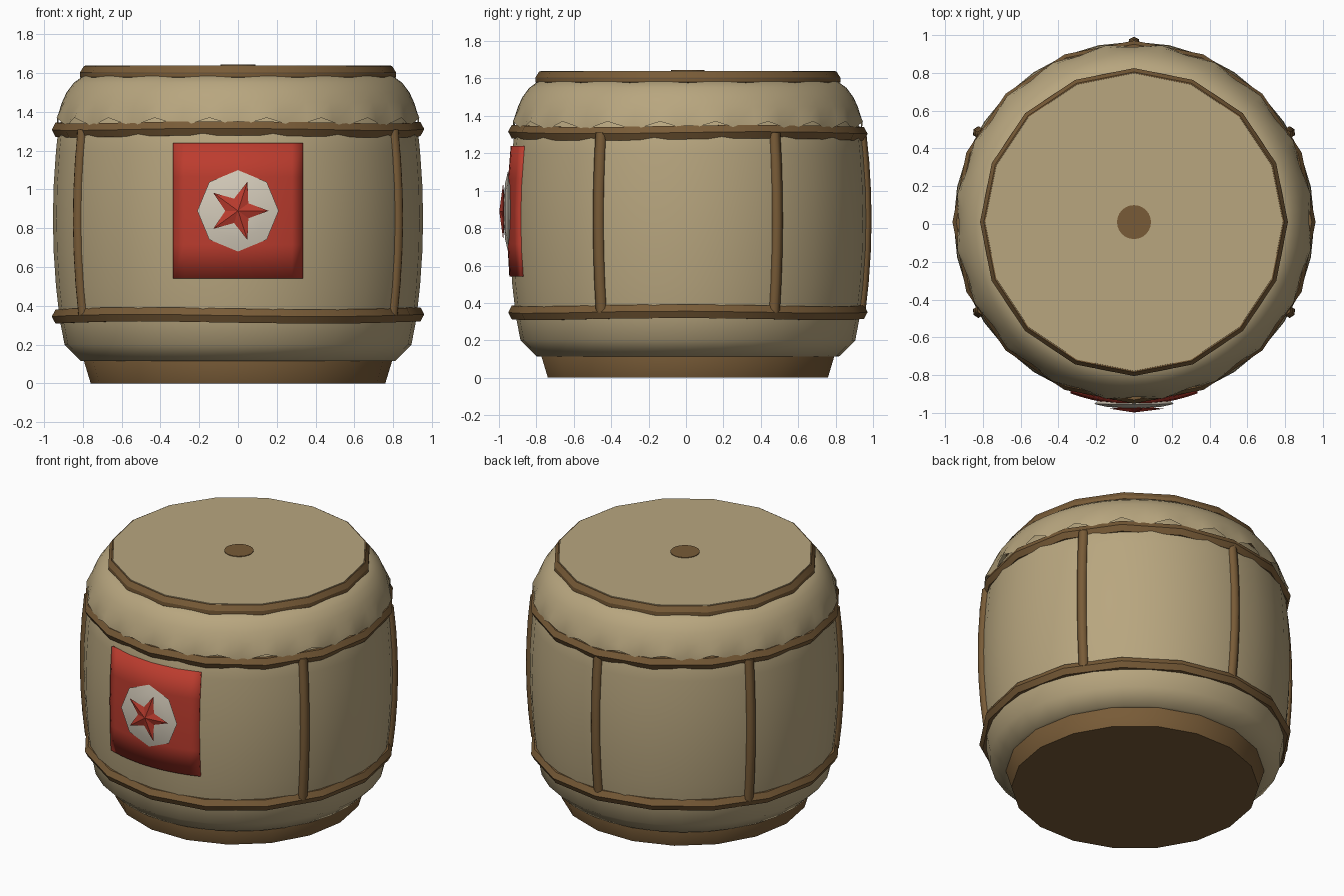
import bpy, bmesh, math
from math import sin, cos, pi, radians

if "Cube" in bpy.data.objects:
    bpy.data.objects.remove(bpy.data.objects["Cube"])

CY = 0.01  # drum axis sits slightly behind the origin


def material(name, rgb):
    m = bpy.data.materials.new(name)
    lin = [((c / 255 + 0.055) / 1.055) ** 2.4 for c in rgb]
    m.diffuse_color = (*lin, 1)
    m.use_nodes = True
    m.node_tree.nodes["Principled BSDF"].inputs["Base Color"].default_value = m.diffuse_color
    return m


HIDE = material("tan_hide", (184, 166, 127))
BROWN = material("brown_wood", (120, 91, 55))
RED = material("red_cloth", (188, 60, 46))
WHITE = material("off_white", (212, 203, 186))


def finish(name, verts, faces, mat, smooth=None):
    me = bpy.data.meshes.new(name)
    me.from_pydata(verts, [], faces)
    bm = bmesh.new()
    bm.from_mesh(me)
    bmesh.ops.recalc_face_normals(bm, faces=bm.faces)
    bm.to_mesh(me)
    bm.free()
    me.materials.append(mat)
    ob = bpy.data.objects.new(name, me)
    bpy.context.collection.objects.link(ob)
    if smooth:
        bpy.ops.object.select_all(action='DESELECT')
        ob.select_set(True)
        bpy.context.view_layer.objects.active = ob
        bpy.ops.object.shade_smooth_by_angle(angle=radians(smooth))
    return ob


def lathe(name, profile, n, mat, smooth=None, caps=True, shape=None):
    """Spin (radius, z) points; shape may shift a point by row and angle."""
    verts, faces = [], []
    for j, (r, z) in enumerate(profile):
        for i in range(n):
            a = 2 * pi * i / n
            rr, zz = shape(j, i, r, z) if shape else (r, z)
            verts.append((rr * cos(a), CY + rr * sin(a), zz))
    for j in range(len(profile) - 1):
        for i in range(n):
            k = (i + 1) % n
            faces.append((j * n + i, j * n + k, (j + 1) * n + k, (j + 1) * n + i))
    if caps:
        faces.append(tuple(range(n)))
        faces.append(tuple(range((len(profile) - 1) * n, len(profile) * n)))
    return finish(name, verts, faces, mat, smooth)


def body_radius(z):
    return 0.955 - 0.13 * (z - 0.85) ** 2


# base and barrel body
lathe("base", [(0.76, 0), (0.795, 0.115), (0.78, 0.16)], 18, BROWN, 40)
body = [(0.76, 0.113), (0.81, 0.115), (0.895, 0.2)]
body += [(body_radius(z), z) for z in (0.33, 0.5, 0.68, 0.85, 1.02, 1.2, 1.32)]
body += [(0.88, 1.42), (0.8, 1.5)]
lathe("barrel_body", body, 32, HIDE, 50)


# hide skirt with a scalloped, slightly flared hem
def hem(j, i, r, z):
    w = (0, 1, 2, 1)[i % 4] / 2
    if j == 0:
        return r + 0.022 * w, z + 0.045 * w
    if j == 1:
        return r + 0.008 * w, z + 0.012 * w
    return r, z


lathe("hide_skirt", [(0.925, 1.325), (0.926, 1.385), (0.908, 1.45), (0.885, 1.5),
                     (0.848, 1.55), (0.80, 1.585), (0.76, 1.59)],
      80, HIDE, 60, caps=False, shape=hem)

# drum head: brown rim band, hide disc, centre spot
lathe("head_rim", [(0.79, 1.56), (0.815, 1.58), (0.815, 1.605), (0.795, 1.637)], 16, BROWN, 30)
lathe("head_skin", [(0.79, 1.62), (0.788, 1.641)], 16, HIDE)
lathe("head_centre_spot", [(0.09, 1.636), (0.09, 1.645)], 24, BROWN)


# rope hoops
def hoop(name, z0):
    n, m, verts, faces = 16, 6, [], []
    for i in range(n):
        a = 2 * pi * i / n
        for k in range(m):
            b = 2 * pi * k / m
            r = 0.922 + 0.039 * cos(b)
            z = z0 + 0.042 * sin(b) + 0.006 * sin(3 * a + z0 * 5)
            verts.append((r * cos(a), CY + r * sin(a), z))
            i2, k2 = (i + 1) % n, (k + 1) % m
            faces.append((i * m + k, i2 * m + k, i2 * m + k2, i * m + k2))
    finish(name, verts, faces, BROWN, 50)


hoop("upper_hoop", 1.31)
hoop("lower_hoop", 0.35)

# vertical ropes (none under the flag)
for num, deg in enumerate((30, 90, 150, 210, 330)):
    a, m = radians(deg), 6
    verts, faces = [], []
    heights = [0.35 + 0.16 * j for j in range(7)]
    for j, z in enumerate(heights):
        rc = body_radius(z) - 0.002
        for k in range(m):
            b = 2 * pi * k / m
            r, t = rc + 0.029 * cos(b), 0.032 * sin(b)
            verts.append((r * cos(a) - t * sin(a), CY + r * sin(a) + t * cos(a), z))
            if j:
                k2 = (k + 1) % m
                faces.append(((j - 1) * m + k, (j - 1) * m + k2, j * m + k2, j * m + k))
    faces += [tuple(range(m)), tuple(range(6 * m, 7 * m))]
    finish(f"vertical_rope_{num + 1}", verts, faces, BROWN, 65)

# flag curved around the front of the barrel
verts, faces, nx, nz = [], [], 12, 4
for j in range(nz + 1):
    z = 0.54 + 0.70 * j / nz
    for i in range(nx + 1):
        x = -0.335 + 0.67 * i / nx
        r = body_radius(z) + 0.012
        verts.append((x, CY - math.sqrt(r * r - x * x), z))
for j in range(nz):
    for i in range(nx):
        p = j * (nx + 1) + i
        faces.append((p, p + 1, p + nx + 2, p + nx + 1))
flag = finish("flag", verts, faces, RED, 40)
flag.data.update()
sol = flag.modifiers.new("thickness", 'SOLIDIFY')
sol.thickness = 0.035
sol.offset = -1 if flag.data.polygons[0].normal.y < 0 else 1

# domed octagonal badge
rings = [(0.19, -0.935), (0.21, -0.953), (0.15, -0.967), (0.075, -0.974)]
verts = [(r * cos(i * pi / 4), y, 0.89 + r * sin(i * pi / 4)) for r, y in rings for i in range(8)]
faces = [(j * 8 + i, j * 8 + (i + 1) % 8, j * 8 + 8 + (i + 1) % 8, j * 8 + 8 + i)
         for j in range(3) for i in range(8)]
faces += [tuple(range(8)), tuple(range(24, 32))]
finish("badge", verts, faces, WHITE, 50)

# five-pointed star, raised at its middle
verts = [(0, -0.998, 0.89), (0, -0.962, 0.89)]
for i in range(10):
    r = 0.066 if i % 2 else 0.158
    verts.append((r * cos(i * pi / 5), -0.978, 0.89 + r * sin(i * pi / 5)))
faces = []
for i in range(10):
    p, q = 2 + i, 2 + (i + 1) % 10
    faces += [(0, p, q), (1, q, p)]
finish("badge_star", verts, faces, RED)
